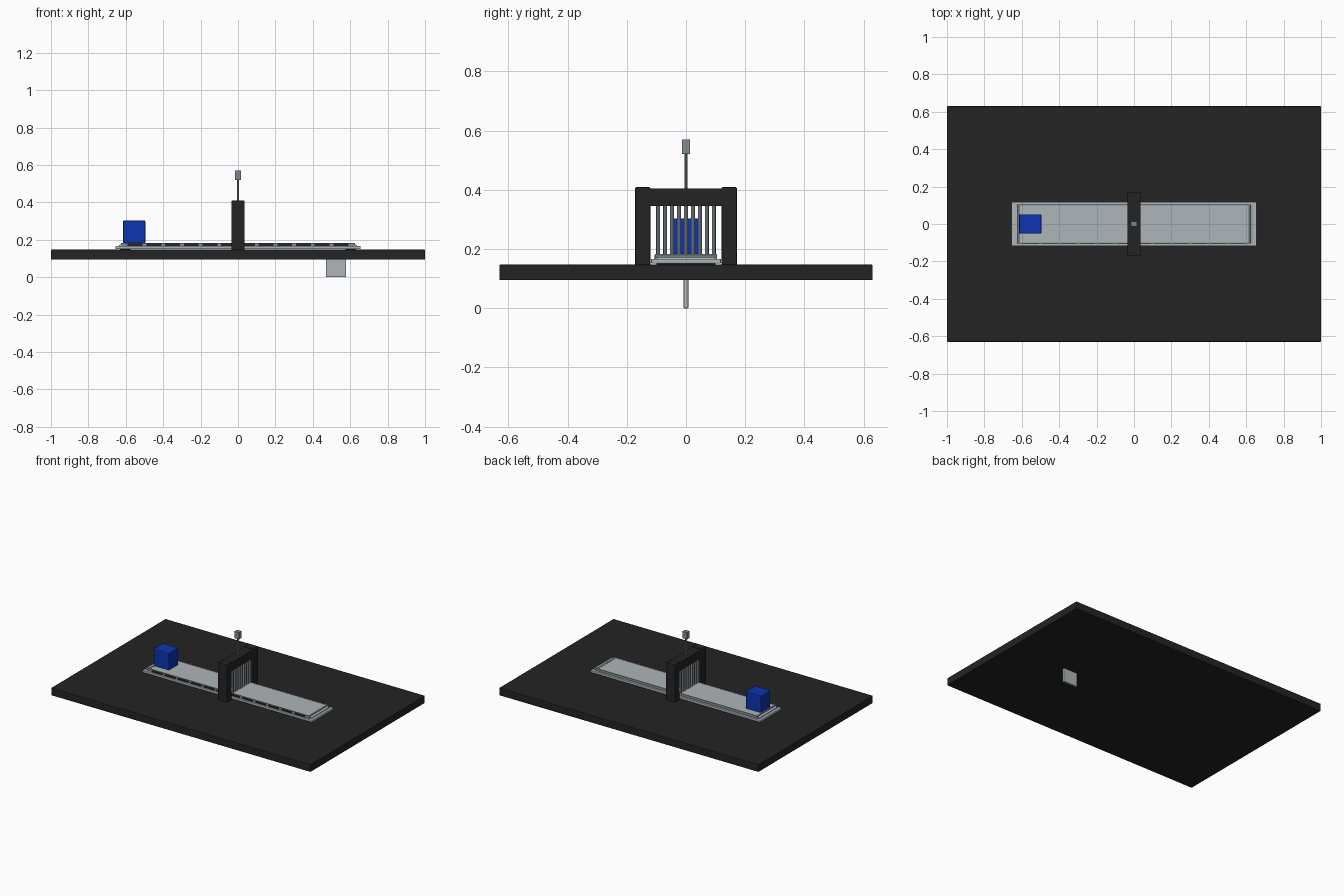
import bpy

if "Cube" in bpy.data.objects:
    bpy.data.objects.remove(bpy.data.objects["Cube"])


def material(name, color):
    m = bpy.data.materials.new(name)
    m.diffuse_color = (*color, 1)
    m.use_nodes = True
    m.node_tree.nodes["Principled BSDF"].inputs["Base Color"].default_value = m.diffuse_color
    return m


BLACK = material("charcoal", (0.017, 0.017, 0.017))
GREY = material("light_grey", (0.42, 0.46, 0.48))
STEEL = material("steel_grey", (0.23, 0.26, 0.28))
BLUE = material("blue", (0.004, 0.035, 0.45))


def box(name, x, y, z, mat, bevel=0.0):
    """Box from (min, max) ranges, with optional bevelled edges."""
    bpy.ops.mesh.primitive_cube_add(size=1, location=[sum(r) / 2 for r in (x, y, z)])
    ob = bpy.context.object
    ob.name = name
    ob.scale = [r[1] - r[0] for r in (x, y, z)]
    bpy.ops.object.transform_apply(location=False, rotation=False, scale=True)
    ob.data.materials.append(mat)
    if bevel:
        mod = ob.modifiers.new("bevel", "BEVEL")
        mod.width, mod.segments = bevel, 2
    return ob


def rod(name, x, y, z, radius, mat):
    """Upright round rod."""
    bpy.ops.mesh.primitive_cylinder_add(vertices=12, radius=radius, depth=z[1] - z[0],
                                        location=(x, y, sum(z) / 2))
    ob = bpy.context.object
    ob.name = name
    ob.data.materials.append(mat)
    bpy.ops.object.shade_smooth_by_angle()


def extrude_y(name, profile, y, mat):
    """Side profile of (x, z) points, extruded between two y values."""
    n = len(profile)
    verts = [(px, py, pz) for py in y for px, pz in profile]
    faces = [tuple(range(n)), tuple(range(2 * n - 1, n - 1, -1))]
    faces += [(i, i + n, (i + 1) % n + n, (i + 1) % n) for i in range(n)]
    me = bpy.data.meshes.new(name)
    me.from_pydata(verts, [], faces)
    me.materials.append(mat)
    bpy.context.collection.objects.link(bpy.data.objects.new(name, me))


# Table slab with a fin hanging underneath
box("table_top", (-1, 1), (-0.63, 0.63), (0.095, 0.147), BLACK, 0.003)
box("underside_fin", (0.47, 0.578), (-0.008, 0.008), (0, 0.1), GREY, 0.003)

# Conveyor feet and tray
for s in (-1, 1):
    box("conveyor_foot", sorted((s * 0.575, s * 0.63)), (-0.1, 0.1), (0.14, 0.155), BLACK)
box("conveyor_tray", (-0.655, 0.655), (-0.118, 0.118), (0.151, 0.167), GREY, 0.003)

# Conveyor belt with sloped ends
extrude_y("conveyor_belt", [(-0.64, 0.16), (0.64, 0.16), (0.635, 0.172), (0.61, 0.182),
                            (-0.61, 0.182), (-0.635, 0.172)], (-0.098, 0.098), GREY)
for s in (-1, 1):
    box("end_roller", sorted((s * 0.608, s * 0.622)), (-0.1, 0.1), (0.165, 0.184), STEEL, 0.003)
    box("side_rail", (-0.625, 0.625), sorted((s * 0.098, s * 0.104)), (0.16, 0.184), STEEL)

# Segmented front edge of the belt
for i in range(12):
    x = -0.55 + 0.1 * i
    box("edge_gap", (x - 0.04, x + 0.04), (-0.107, -0.1), (0.165, 0.179), BLACK)

# Scanner arch
for s in (-1, 1):
    box("arch_leg", (-0.036, 0.036), sorted((s * 0.12, s * 0.172)), (0.145, 0.409), BLACK, 0.004)
box("arch_beam", (-0.034, 0.034), (-0.14, 0.14), (0.346, 0.404), BLACK)

# Hanging curtain strips on both openings
for x in (-0.026, 0.026):
    for i in range(9):
        rod("curtain_strip", x, -0.094 + 0.0235 * i, (0.184, 0.348), 0.0065, STEEL)

# Beacon on its pole
rod("beacon_pole", 0, 0, (0.4, 0.525), 0.005, STEEL)
box("beacon_head", (-0.017, 0.017), (-0.014, 0.014), (0.52, 0.57), STEEL, 0.002)

# Parcel riding on the belt
box("parcel", (-0.615, -0.495), (-0.052, 0.052), (0.182, 0.303), BLUE, 0.006)
